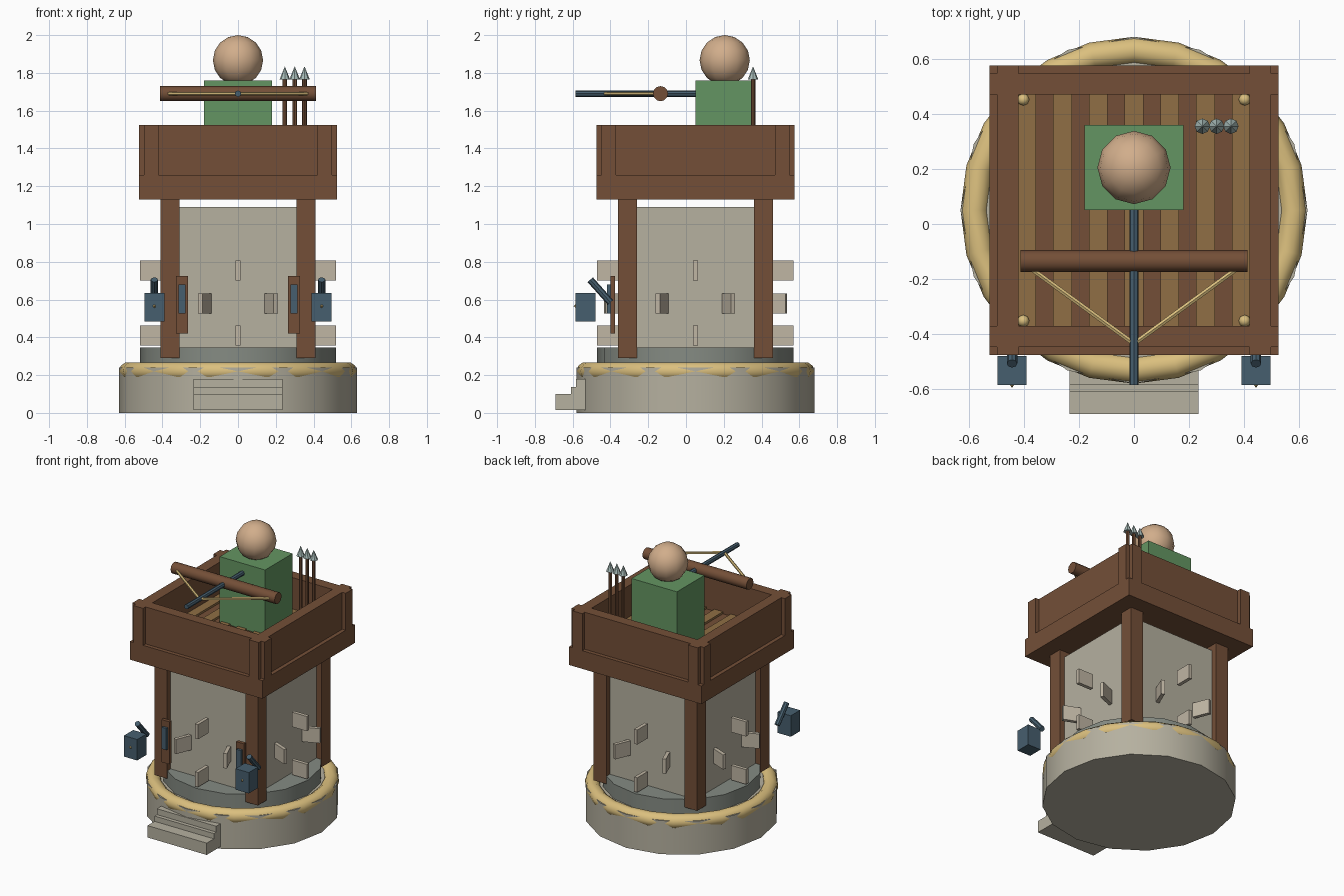
import bpy, math
from mathutils import Vector

if "Cube" in bpy.data.objects:
    bpy.data.objects.remove(bpy.data.objects["Cube"])

CY = 0.05  # tower axis in y


def mat(name, r, g, b):
    m = bpy.data.materials.new(name)
    m.diffuse_color = (*[(c / 255) ** 2.2 for c in (r, g, b)], 1)
    m.use_nodes = True
    m.node_tree.nodes["Principled BSDF"].inputs["Base Color"].default_value = m.diffuse_color
    return m


STONE = mat("stone", 180, 175, 158)
DARKSTONE = mat("dark_stone", 132, 138, 130)
BLOCK = mat("block_stone", 190, 180, 162)
WOOD = mat("wood", 115, 80, 58)
PLANK = mat("plank_wood", 142, 110, 70)
GOLD = mat("straw", 218, 190, 125)
IRON = mat("iron", 72, 95, 110)
STEEL = mat("steel", 165, 185, 182)
GREEN = mat("tunic", 100, 148, 98)
SKIN = mat("skin", 208, 172, 138)


def finish(name, m, smooth=False):
    o = bpy.context.object
    o.name = name
    o.data.materials.append(m)
    if smooth:
        bpy.ops.object.shade_smooth_by_angle(angle=math.radians(40))
    return o


def box(name, m, x0, x1, y0, y1, z0, z1):
    bpy.ops.mesh.primitive_cube_add(size=1, location=((x0 + x1) / 2, (y0 + y1) / 2, (z0 + z1) / 2))
    o = finish(name, m)
    o.scale = (abs(x1 - x0), abs(y1 - y0), abs(z1 - z0))
    return o


def rod(name, m, a, b, r, r2=None, n=8):
    a, b = Vector(a), Vector(b)
    d = b - a
    bpy.ops.mesh.primitive_cone_add(vertices=n, radius1=r, radius2=r if r2 is None else r2,
                                    depth=d.length, location=(a + b) / 2,
                                    rotation=d.to_track_quat('Z', 'Y').to_euler())
    return finish(name, m, True)


def ball(name, m, loc, r, seg=12, rings=8):
    bpy.ops.mesh.primitive_uv_sphere_add(segments=seg, ring_count=rings, radius=r, location=loc)
    return finish(name, m, True)


# round base, straw ring and plinth
rod("base", STONE, (0, CY, 0), (0, CY, 0.24), 0.63, n=16)
bpy.ops.mesh.primitive_torus_add(major_segments=24, minor_segments=10, major_radius=0.58,
                                 minor_radius=0.05, location=(0, CY, 0.22))
finish("base_ring", GOLD, True)
rod("plinth", DARKSTONE, (0, CY, 0.2), (0, CY, 0.345), 0.52, n=16)

# entrance steps
for i, (y, z0, z1) in enumerate([(-0.69, 0.015, 0.1), (-0.61, 0.06, 0.138), (-0.583, 0.1, 0.18)]):
    box(f"step_{i}", STONE, -0.235, 0.235, y, -0.5, z0, z1)

# tower core and corner posts
box("tower_wall", STONE, -0.37, 0.37, CY - 0.37, CY + 0.37, 0.3, 1.09)
for sx in (-1, 1):
    for sy in (-1, 1):
        box("corner_post", WOOD, sx * 0.31, sx * 0.41, CY + sy * 0.31, CY + sy * 0.41, 0.29, 1.13)

# three staggered rings of radial stone blocks
for row, z in enumerate((0.41, 0.58, 0.753)):
    for k in range(8):
        a = math.radians(45 * k + 22.5 * (row % 2))
        o = box("wall_block", BLOCK, -0.06, 0.06, -0.0125, 0.0125, z - 0.0525, z + 0.0525)
        o.location = (0.46 * math.cos(a), CY + 0.46 * math.sin(a), z)
        o.rotation_euler.z = a

# arrow slits and hanging lanterns
for s in (-1, 1):
    box("slit_frame", WOOD, s * 0.265, s * 0.327, -0.40, -0.375, 0.42, 0.725)
    box("slit", IRON, s * 0.277, s * 0.315, -0.417, -0.395, 0.525, 0.68)
    box("lantern", IRON, s * 0.39, s * 0.495, -0.585, -0.48, 0.485, 0.635)
    rod("lantern_arm", IRON, (s * 0.443, -0.40, 0.585), (s * 0.443, -0.507, 0.705), 0.019)
    rod("lantern_stud", GOLD, (s * 0.443, -0.58, 0.565), (s * 0.443, -0.595, 0.565), 0.013, 0, 6)

# platform with planks
box("platform", WOOD, -0.525, 0.525, CY - 0.525, CY + 0.525, 1.13, 1.26)
box("floor", WOOD, -0.43, 0.43, CY - 0.43, CY + 0.43, 1.25, 1.285)
for i in range(-3, 4):
    box("plank", PLANK, i * 0.13 - 0.034, i * 0.13 + 0.034, CY - 0.425, CY + 0.425, 1.26, 1.3)

# parapet panels and notched corners
for s in (-1, 1):
    box("parapet_panel", WOOD, -0.42, 0.42, CY + s * 0.42, CY + s * 0.497, 1.26, 1.525)
    box("parapet_panel", WOOD, s * 0.42, s * 0.497, CY - 0.42, CY + 0.42, 1.26, 1.525)
    for t in (-1, 1):
        box("parapet_corner", WOOD, s * 0.42, s * 0.497, CY + t * 0.42, CY + t * 0.525, 1.26, 1.525)
        box("parapet_corner", WOOD, s * 0.497, s * 0.525, CY + t * 0.42, CY + t * 0.497, 1.26, 1.525)
        ball("floor_stud", GOLD, (s * 0.402, CY + t * 0.402, 1.305), 0.022, 8, 6)

# guard
box("guard_body", GREEN, -0.18, 0.18, 0.05, 0.36, 1.29, 1.76)
ball("guard_head", SKIN, (0, 0.205, 1.867), 0.133)

# crossbow
rod("bow", WOOD, (-0.412, -0.135, 1.69), (0.412, -0.135, 1.69), 0.04, n=12)
rod("bow_stock", IRON, (0, -0.585, 1.69), (0, 0.08, 1.69), 0.017)
for s in (-1, 1):
    rod("bow_string", GOLD, (s * 0.37, -0.165, 1.69), (0, -0.435, 1.69), 0.01, n=6)

# spears
for x in (0.248, 0.3, 0.352):
    rod("spear_shaft", WOOD, (x, 0.355, 1.29), (x, 0.355, 1.77), 0.012)
    rod("spear_tip", STEEL, (x, 0.355, 1.765), (x, 0.355, 1.835), 0.028, 0)
